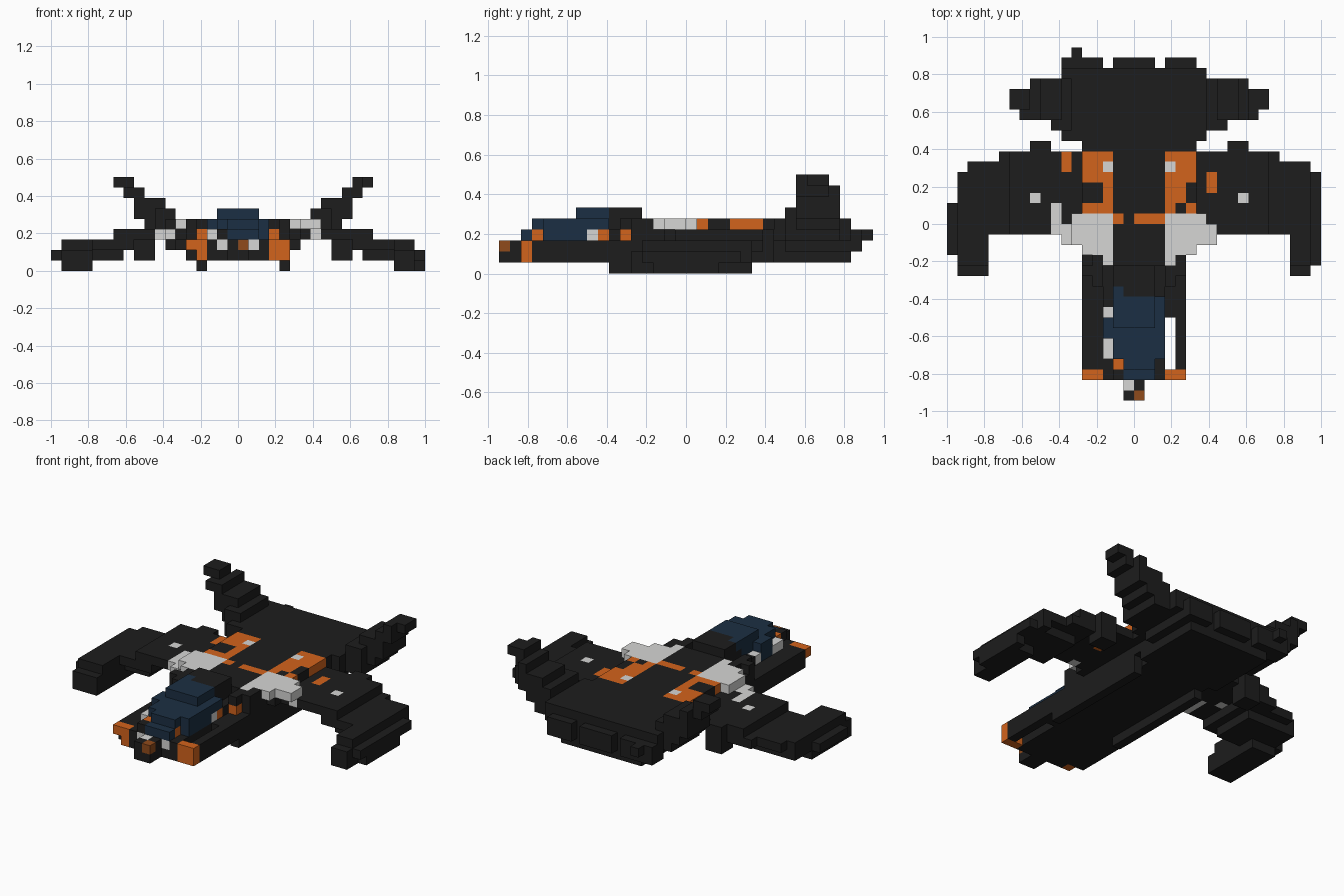
import bpy, bmesh
from mathutils import Vector

cube = bpy.data.objects.get("Cube")
if cube:
    bpy.data.objects.remove(cube, do_unlink=True)

S = 1 / 18          # edge length of one block
cells = {}          # block position -> (part, colour)

COLOURS = {
    "charcoal": (0.0122, 0.0122, 0.0122),
    "orange": (0.65, 0.126, 0.0115),
    "light_grey": (0.67, 0.67, 0.66),
    "navy_glass": (0.0112, 0.0285, 0.056),
    "brown": (0.28, 0.07, 0.011),
}
mats = {}
for name, rgb in COLOURS.items():
    m = bpy.data.materials.new(name)
    m.use_nodes = True
    m.diffuse_color = (*rgb, 1)
    bsdf = m.node_tree.nodes["Principled BSDF"]
    bsdf.inputs["Base Color"].default_value = (*rgb, 1)
    bsdf.inputs["Roughness"].default_value = 0.8
    mats[name] = m


def fill(part, colour, *boxes):
    """Fill boxes (x0, x1, y0, y1, z0, z1) with blocks; later parts win."""
    for x0, x1, y0, y1, z0, z1 in boxes:
        for x in range(x0, x1):
            for y in range(y0, y1):
                for z in range(z0, z1):
                    cells[x, y, z] = (part, colour)


def both(part, colour, *boxes):
    """Boxes measured outwards on each side of the centre row of blocks."""
    fill("right_" + part, colour, *[(-b[1], -b[0], *b[2:]) for b in boxes])
    fill("left_" + part, colour,
         *[(b[0] + 1, min(b[1] + 1, 18), *b[2:]) for b in boxes])


# Thin, drooping wings with forward prongs
both("wing", "charcoal",
     (5, 12, -1, 7, 3, 4), (10, 13, -1, 7, 2, 3), (13, 16, -1, 6, 2, 3),
     (11, 14, 0, 5, 1, 2), (14, 16, -4, 5, 1, 3), (16, 17, -4, 5, 1, 2),
     (14, 16, -5, 2, 0, 2))
fill("right_wing", "charcoal", (-17, -16, -4, 5, 2, 3), (-17, -16, -5, 2, 0, 2),
     (-18, -17, -3, 2, 1, 2))
fill("left_wing", "charcoal", (16, 17, 4, 6, 1, 3), (17, 18, -3, 3, 0, 2))

# Pods under the trailing edges
both("pod", "charcoal", (8, 10, 6, 8, 1, 4))

# Main hull, chamfered below
fill("hull", "charcoal",
     (-4, 4, -3, 13, 1, 2), (-5, 5, -3, 13, 2, 4), (-5, 6, -2, 9, 3, 5),
     (-4, 5, -4, 0, 2, 5), (-5, 5, -5, -3, 2, 4), (-3, 3, -15, -3, 1, 3),
     (-3, 3, -9, -3, 1, 4), (3, 4, -9, -3, 1, 3), (-2, 2, -7, -4, 3, 6),
     (-2, 2, -15, -13, 1, 4), (-1, 1, -17, -15, 1, 3))

# Stepped tail deck
fill("tail", "charcoal",
     (-5, 5, 7, 15, 1, 5), (-7, 7, 8, 15, 3, 5), (-6, 6, 9, 15, 2, 4),
     (-8, 9, 9, 14, 3, 5), (-7, -3, 14, 16, 2, 4), (-2, 2, 14, 16, 2, 4),
     (3, 6, 14, 16, 2, 4), (-6, -5, 16, 17, 3, 4))

# Canted tail fins
both("fin", "charcoal",
     (6, 8, 9, 14, 4, 6), (8, 9, 10, 14, 4, 6), (9, 10, 10, 14, 5, 6),
     (7, 10, 10, 14, 6, 7), (9, 11, 10, 13, 7, 8), (9, 10, 13, 14, 7, 8),
     (10, 12, 11, 13, 8, 9))
fill("left_fin", "charcoal", (11, 12, 10, 13, 7, 9))

# Side guns with orange muzzles
fill("right_gun", "charcoal", (-5, -3, -14, -4, 1, 3))
fill("left_gun", "charcoal", (4, 5, -14, -4, 1, 3))
fill("right_muzzle", "orange", (-5, -4, -15, -14, 2, 3), (-4, -3, -15, -14, 1, 3))
fill("left_muzzle", "orange", (3, 5, -15, -14, 1, 3))

# Landing skids
fill("right_skid", "charcoal", (-4, -3, -7, 6, 0, 1))
fill("left_skid", "charcoal", (4, 5, -7, 6, 0, 2))

# Cockpit canopy
fill("canopy", "navy_glass",
     (-2, 3, -13, -7, 3, 5), (-1, 2, -15, -13, 3, 4), (-1, 2, -14, -13, 4, 5),
     (-3, -2, -11, -9, 3, 5), (-2, 2, -10, -7, 5, 6), (-2, -1, -7, -6, 5, 6))

# Nose fittings
fill("nose_light", "light_grey", (-1, 0, -16, -15, 2, 3), (-2, -1, -15, -14, 2, 3),
     (1, 2, -15, -14, 2, 3))
fill("nose_tip", "brown", (0, 1, -17, -16, 2, 3))
fill("nose_trim", "orange", (-2, -1, -14, -13, 3, 4), (1, 2, -14, -13, 3, 4))
fill("canopy_frame", "light_grey", (-3, -2, -13, -11, 3, 4), (-3, -2, -9, -8, 3, 4),
     (2, 3, -9, -8, 3, 4))

# Orange vents tucked under dark roof blocks
fill("hull_vents", "orange", (2, 3, -8, -7, 3, 4), (3, 4, -6, -4, 3, 4),
     (-4, -3, -6, -4, 3, 4))
fill("vent_roof", "charcoal", (3, 4, -6, -4, 4, 5), (-4, -3, -6, -4, 4, 5),
     (4, 5, -5, -4, 3, 5), (-5, -4, -5, -4, 3, 5))

# Light grey shoulder armour
fill("left_shoulder", "light_grey",
     (3, 7, 0, 1, 4, 5), (3, 8, -2, 0, 4, 5), (7, 8, -1, 0, 3, 4),
     (3, 6, -3, -2, 4, 5), (3, 4, -4, -3, 4, 5))
fill("right_shoulder", "light_grey",
     (-6, -2, 0, 1, 4, 5), (-6, -2, -2, 0, 4, 5), (-8, -6, -1, 0, 3, 4),
     (-7, -6, -2, -1, 3, 4), (-8, -7, 0, 2, 3, 4),
     (-5, -2, -3, -2, 4, 5), (-3, -2, -4, -3, 4, 5))

# Orange deck markings
fill("left_marking", "orange",
     (3, 6, 5, 7, 4, 5), (5, 6, 4, 5, 4, 5), (3, 4, 1, 5, 4, 5),
     (4, 5, 2, 5, 4, 5), (5, 6, 1, 2, 4, 5), (0, 3, 0, 1, 4, 5),
     (7, 8, 3, 5, 3, 4))
fill("right_marking", "orange",
     (-5, -2, 4, 7, 4, 5), (-3, -2, 1, 4, 4, 5), (-5, -3, 1, 2, 4, 5),
     (-2, -1, 0, 1, 4, 5), (-7, -6, 5, 7, 3, 4))

# Small deck and wing lamps
fill("lamps", "light_grey", (-3, -2, 5, 6, 4, 5), (3, 4, 5, 6, 4, 5),
     (-10, -9, 2, 3, 3, 4), (10, 11, 2, 3, 3, 4))

# Turn the outer sides of the blocks into one mesh per part
AXES = [Vector(v) for v in ((1, 0, 0), (0, 1, 0), (0, 0, 1))]
parts = {}
for pos, (part, colour) in cells.items():
    parts.setdefault((part, colour), []).append(pos)

for (part, colour), blocks in parts.items():
    bm = bmesh.new()
    for pos in blocks:
        centre = Vector(pos) + Vector((0.5, 0.5, 0.5))
        for a in range(3):
            for sign in (1, -1):
                n = AXES[a] * sign
                if tuple(int(c) for c in Vector(pos) + n) in cells:
                    continue
                u = AXES[(a + 1) % 3] * 0.5
                v = AXES[(a + 2) % 3] * 0.5 * sign
                mid = centre + n * 0.5
                bm.faces.new([bm.verts.new((mid + c) * S)
                              for c in (-u - v, u - v, u + v, v - u)])
    bmesh.ops.remove_doubles(bm, verts=bm.verts, dist=1e-4)
    bmesh.ops.dissolve_limit(bm, angle_limit=0.01, verts=bm.verts, edges=bm.edges)
    mesh = bpy.data.meshes.new(part)
    bm.to_mesh(mesh)
    bm.free()
    mesh.materials.append(mats[colour])
    bpy.context.collection.objects.link(bpy.data.objects.new(part, mesh))
